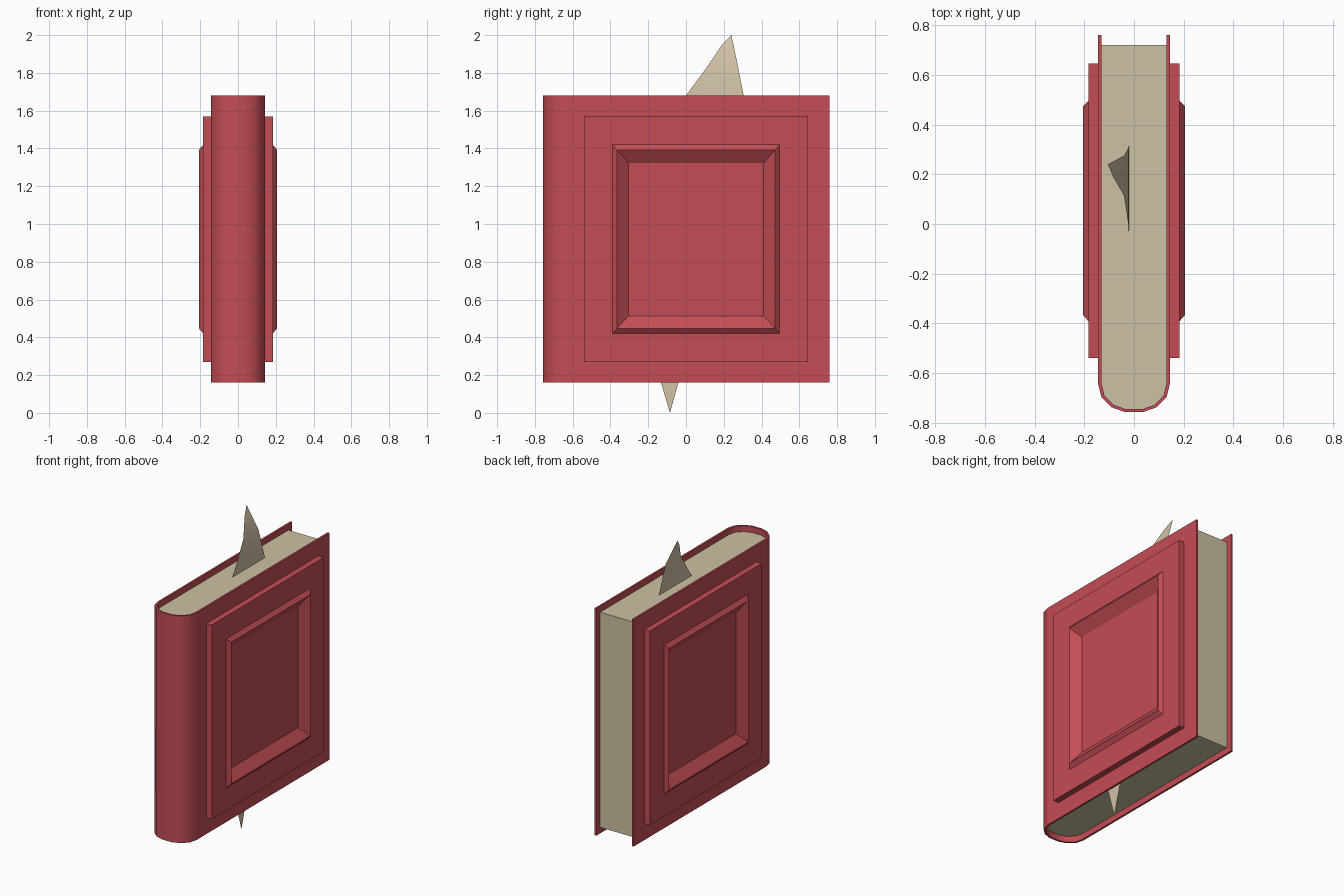
import bpy, math

if "Cube" in bpy.data.objects:
    bpy.data.objects.remove(bpy.data.objects["Cube"])


def material(name, rgb):
    m = bpy.data.materials.new(name)
    m.diffuse_color = (*rgb, 1)
    m.use_nodes = True
    m.node_tree.nodes["Principled BSDF"].inputs["Base Color"].default_value = m.diffuse_color
    return m


RED = material("red_leather", (0.55, 0.075, 0.09))
PAPER = material("paper", (0.60, 0.54, 0.36))
RIBBON = material("ribbon", (0.64, 0.54, 0.38))


def add_object(name, verts, faces, mat):
    mesh = bpy.data.meshes.new(name)
    mesh.from_pydata(verts, [], faces)
    mesh.materials.append(mat)
    obj = bpy.data.objects.new(name, mesh)
    bpy.context.collection.objects.link(obj)
    return obj


def prism(name, outline, z0, z1, mat):
    """Extrude a counter-clockwise xy outline; smooth only the rounded spine."""
    n = len(outline)
    verts = [(x, y, z) for z in (z0, z1) for x, y in outline]
    faces = [(i, (i + 1) % n, n + (i + 1) % n, n + i) for i in range(n)]
    faces += [tuple(reversed(range(n))), tuple(range(n, 2 * n))]
    obj = add_object(name, verts, faces, mat)
    for p in obj.data.polygons:
        p.use_smooth = abs(p.normal.z) < 0.5 and p.center.y < -0.64
    bpy.ops.object.select_all(action='DESELECT')
    obj.select_set(True)
    bpy.context.view_layer.objects.active = obj
    bpy.ops.object.shade_smooth_by_angle(angle=math.radians(45), keep_sharp_edges=True)
    for p in obj.data.polygons:
        p.use_smooth = abs(p.normal.z) < 0.5 and p.center.y < -0.64
    return obj


def u_shape(half_curve, y_end):
    """Open U from the left end, round the spine, to the right end."""
    right = list(reversed(half_curve))
    left = [(-x, y) for x, y in half_curve]
    return [(-half_curve[0][0], y_end)] + left + right + [(half_curve[0][0], y_end)]


# Cover: U-shaped shell with a rounded spine at the front
outer = [(0.144, -0.645), (0.131, -0.697), (0.089, -0.738), (0.036, -0.757)]
inner = [(0.131, -0.640), (0.119, -0.690), (0.081, -0.728), (0.033, -0.745)]
prism("cover", u_shape(outer, 0.76) + u_shape(inner, 0.76)[::-1], 0.16, 1.68, RED)

# Page block, set in from the cover edges
prism("pages", u_shape(inner, 0.72), 0.20, 1.64, PAPER)

# Stepped panel on each cover: y0, y1, z0, z1, x of each nested rectangle
RINGS = [
    (-0.54, 0.645, 0.27, 1.57, 0.140),
    (-0.54, 0.645, 0.27, 1.57, 0.184),
    (-0.39, 0.495, 0.42, 1.42, 0.184),
    (-0.365, 0.472, 0.447, 1.393, 0.206),
    (-0.305, 0.411, 0.513, 1.322, 0.157),
]
for side, label in ((1, "right"), (-1, "left")):
    verts, faces = [], []
    for y0, y1, z0, z1, x in RINGS:
        verts += [(side * x, y, z) for y, z in ((y0, z0), (y1, z0), (y1, z1), (y0, z1))]
    for r in range(len(RINGS) - 1):
        for i in range(4):
            a, b = 4 * r + i, 4 * r + (i + 1) % 4
            faces.append((a, b, b + 4, a + 4))
    last = 4 * (len(RINGS) - 1)
    faces.append(tuple(range(last, last + 4)))
    if side < 0:
        faces = [f[::-1] for f in faces]
    add_object(label + "_cover_panel", verts, faces, RED)

# Bookmark top: thin curling leaf, rows of (z, x, y_left, y_right)
rows = [(1.62, -0.020, -0.045, 0.318), (1.68, -0.023, 0.0, 0.305),
        (1.835, -0.040, 0.114, 0.275), (1.945, -0.083, 0.188, 0.252)]
verts = [(x, y, z) for z, x, a, b in rows for y in (a, b)] + [(-0.105, 0.240, 2.0)]
faces = [(2 * i, 2 * i + 1, 2 * i + 3, 2 * i + 2) for i in range(3)] + [(6, 7, 8)]
leaf = add_object("bookmark_top", verts, faces, RIBBON)
for p in leaf.data.polygons:
    p.use_smooth = True

# Bookmark bottom: pointed tail below the pages
add_object("bookmark_tail",
           [(0.085, -0.085, 0.0), (0.085, -0.026, 0.21), (0.085, -0.147, 0.21)],
           [(0, 1, 2)], RIBBON)
